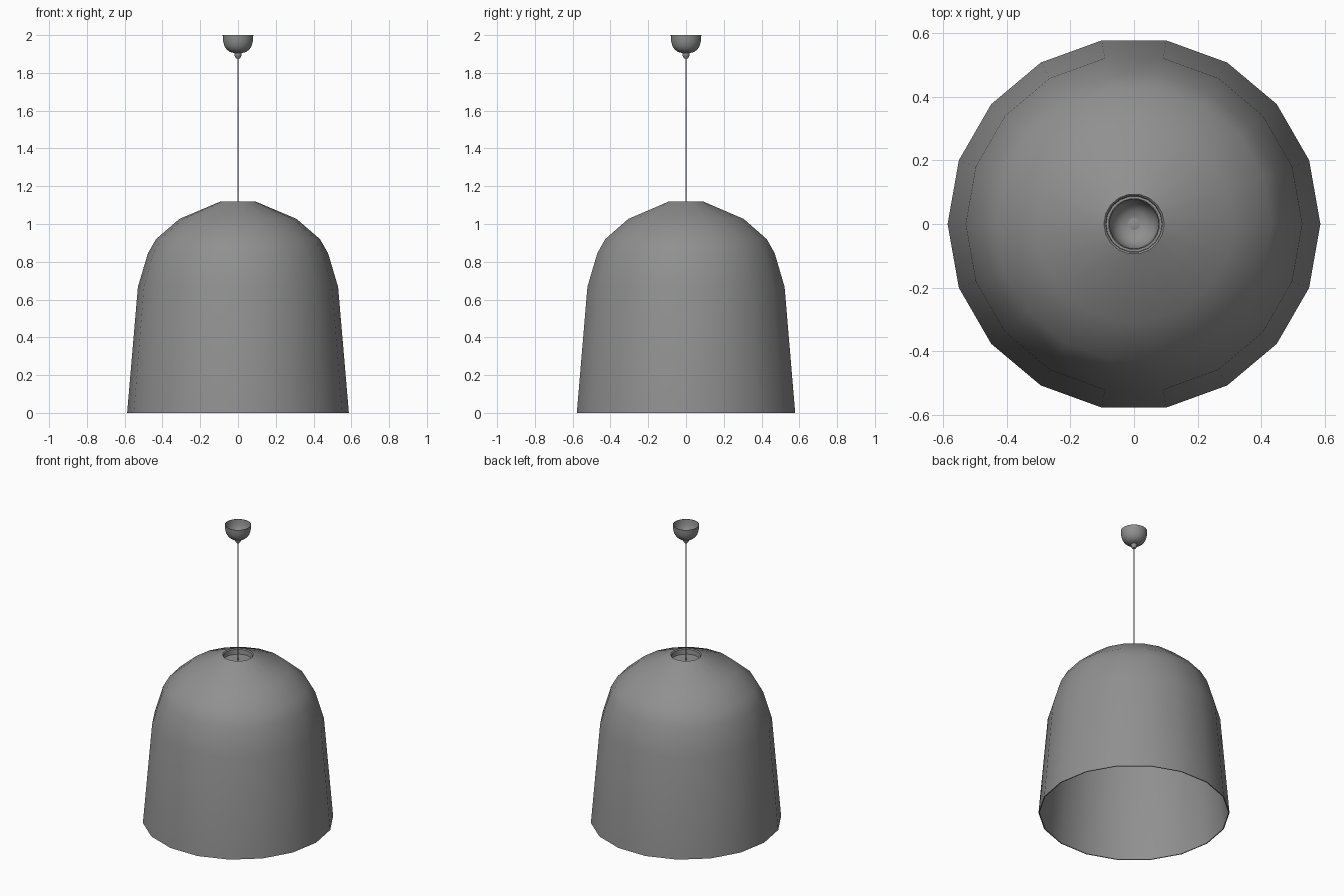
import bpy
import bmesh
import math

cube = bpy.data.objects.get("Cube")
if cube:
    bpy.data.objects.remove(cube)

# One grey finish for the whole lamp
grey = bpy.data.materials.new("lamp_grey")
grey.use_nodes = True
colour = (0.28, 0.28, 0.28, 1)
grey.diffuse_color = colour
grey.node_tree.nodes["Principled BSDF"].inputs["Base Color"].default_value = colour


def lathe(name, profile, sides, closed=False):
    """Spin (radius, height) points round the z axis; zero radius makes a pole."""
    bm = bmesh.new()
    rings = []
    for r, z in profile:
        if r == 0:
            rings.append([bm.verts.new((0, 0, z))] * sides)
        else:
            turn = [2 * math.pi * i / sides for i in range(sides)]
            rings.append([bm.verts.new((r * math.cos(a), r * math.sin(a), z)) for a in turn])
    pairs = list(zip(rings, rings[1:]))
    if closed:
        pairs.append((rings[-1], rings[0]))
    for low, high in pairs:
        for i in range(sides):
            j = (i + 1) % sides
            corners = [low[i], low[j], high[j], high[i]]
            bm.faces.new(list(dict.fromkeys(corners)))
    bmesh.ops.recalc_face_normals(bm, faces=bm.faces)
    mesh = bpy.data.meshes.new(name)
    bm.to_mesh(mesh)
    bm.free()
    mesh.materials.append(grey)
    obj = bpy.data.objects.new(name, mesh)
    bpy.context.collection.objects.link(obj)
    bpy.ops.object.select_all(action="DESELECT")
    obj.select_set(True)
    bpy.context.view_layer.objects.active = obj
    bpy.ops.object.shade_smooth_by_angle(angle=math.radians(35))


# Bell shade: outer skin, then a thin inner skin
outer = [(0.587, 0), (0.53, 0.667), (0.477, 0.845), (0.434, 0.92), (0.31, 1.027), (0.095, 1.118)]
inner = [(r - 0.006, max(z - 0.006, 0)) for r, z in reversed(outer)]
lathe("shade", outer + inner, 18, closed=True)

# Recessed cup that closes the hole in the shade
lathe("shade_cup", [(0, 1.075), (0.092, 1.075), (0.094, 1.112),
                    (0.09, 1.112), (0.088, 1.08), (0, 1.08)], 18)

# Hanging cable
lathe("cable", [(0, 1.08), (0.003, 1.08), (0.003, 1.89), (0, 1.89)], 8)

# Ceiling canopy: open, thin-walled bowl
bowl = [(0.022, 1.905), (0.045, 1.912), (0.062, 1.926), (0.073, 1.945), (0.079, 1.97), (0.081, 2.0)]
liner = [(r - 0.003, min(z + 0.003, 2.0)) for r, z in reversed(bowl)]
lathe("canopy", [(0, 1.903)] + bowl + liner + [(0, 1.906)], 32)

# Cable grip under the canopy
lathe("cable_grip", [(0, 1.874), (0.01, 1.877), (0.016, 1.886), (0.019, 1.896),
                     (0.019, 1.91), (0, 1.914)], 16)
